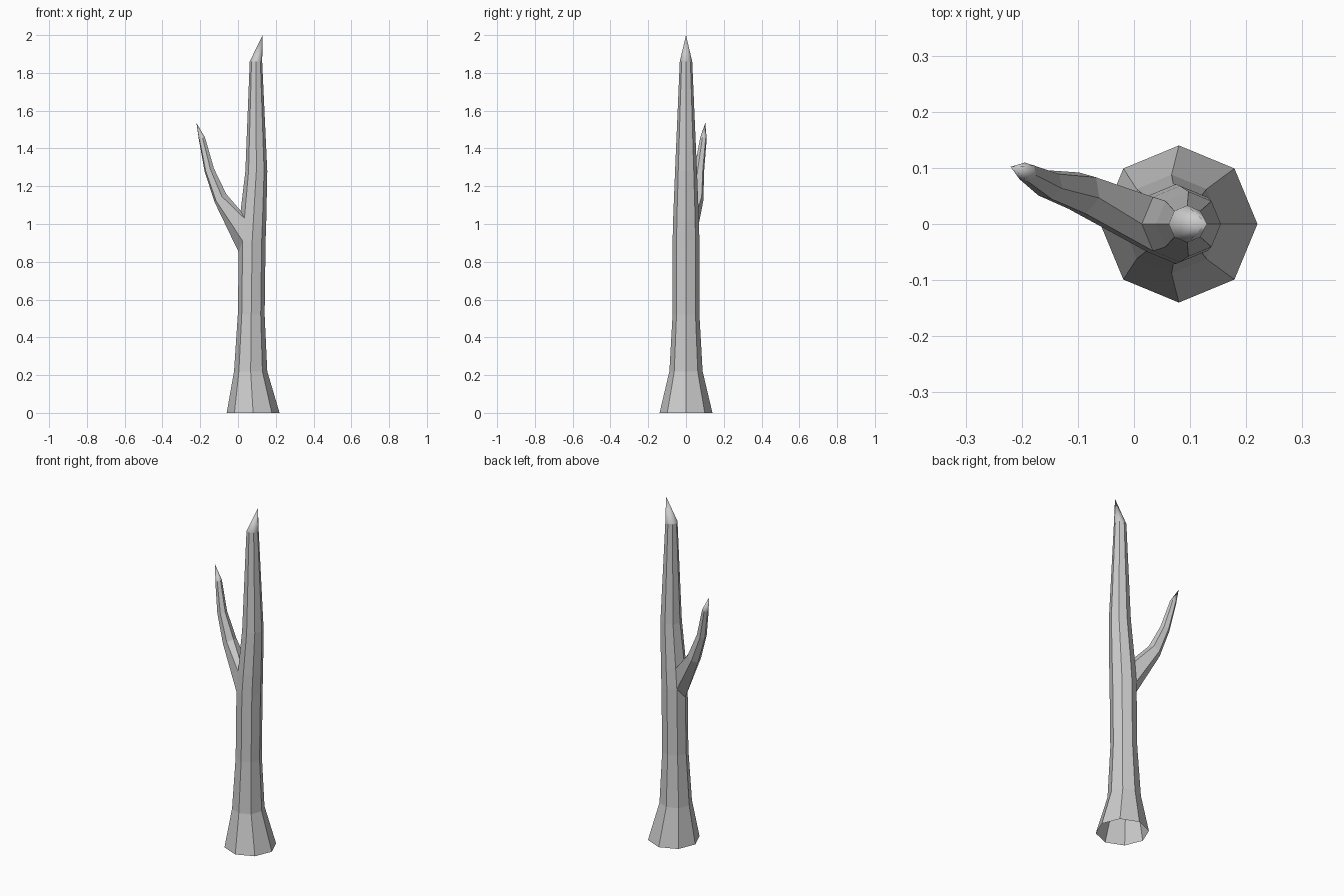
import bpy, bmesh
from math import cos, sin, pi
from mathutils import Vector

if "Cube" in bpy.data.objects:
    bpy.data.objects.remove(bpy.data.objects["Cube"])

bm = bmesh.new()

def bridge(a, b, skip=()):
    n = len(a)
    for i in range(n):
        if i not in skip:
            bm.faces.new((a[i], a[(i + 1) % n], b[(i + 1) % n], b[i]))

def cap(ring, tip):
    t = bm.verts.new(tip)
    for i in range(len(ring)):
        f = bm.faces.new((ring[i], ring[(i + 1) % len(ring)], t))
        f.smooth = True

# Trunk: octagonal rings (z, centre x, radius), open at the bottom
trunk = [(0, .08, .14), (.22, .067, .088), (.52, .07, .071), (.91, .075, .071),
         (1.03, .082, .068), (1.28, .097, .058), (1.86, .095, .033)]
rings = [[bm.verts.new((cx + r * cos(i * pi / 4), r * sin(i * pi / 4), z))
          for i in range(8)] for z, cx, r in trunk]
low, high = rings[3], rings[4]
low[4].co.z, high[4].co.z = .85, 1.07
for k in range(len(rings) - 1):
    bridge(rings[k], rings[k + 1], (3, 4) if k == 3 else ())
cap(rings[-1], (.13, 0, 2))

# Branch: grows out of the six-sided opening in the trunk
prev = [low[4], low[5], high[5], high[4], high[3], low[3]]
branch = [((-.092, .055, 1.135), (-.7, .2, 1), .039),
          ((-.152, .07, 1.285), (-.35, .1, 1), .027),
          ((-.191, .092, 1.453), (-.25, .08, 1), .018)]
for c, d, r in branch:
    d = Vector(d).normalized()
    side = d.cross(Vector((0, 0, 1))).normalized()
    if side.y > 0:
        side = -side
    up = Vector((0, 0, 1)) - d * d.z
    up.normalize()
    ring = [bm.verts.new(Vector(c) + r * (side * sin(i * pi / 3) - up * cos(i * pi / 3)))
            for i in range(6)]
    bridge(prev, ring)
    prev = ring
cap(prev, (-.22, .102, 1.535))

bmesh.ops.recalc_face_normals(bm, faces=bm.faces)
me = bpy.data.meshes.new("bare_tree")
bm.to_mesh(me)
bm.free()
bpy.context.collection.objects.link(bpy.data.objects.new("bare_tree", me))
